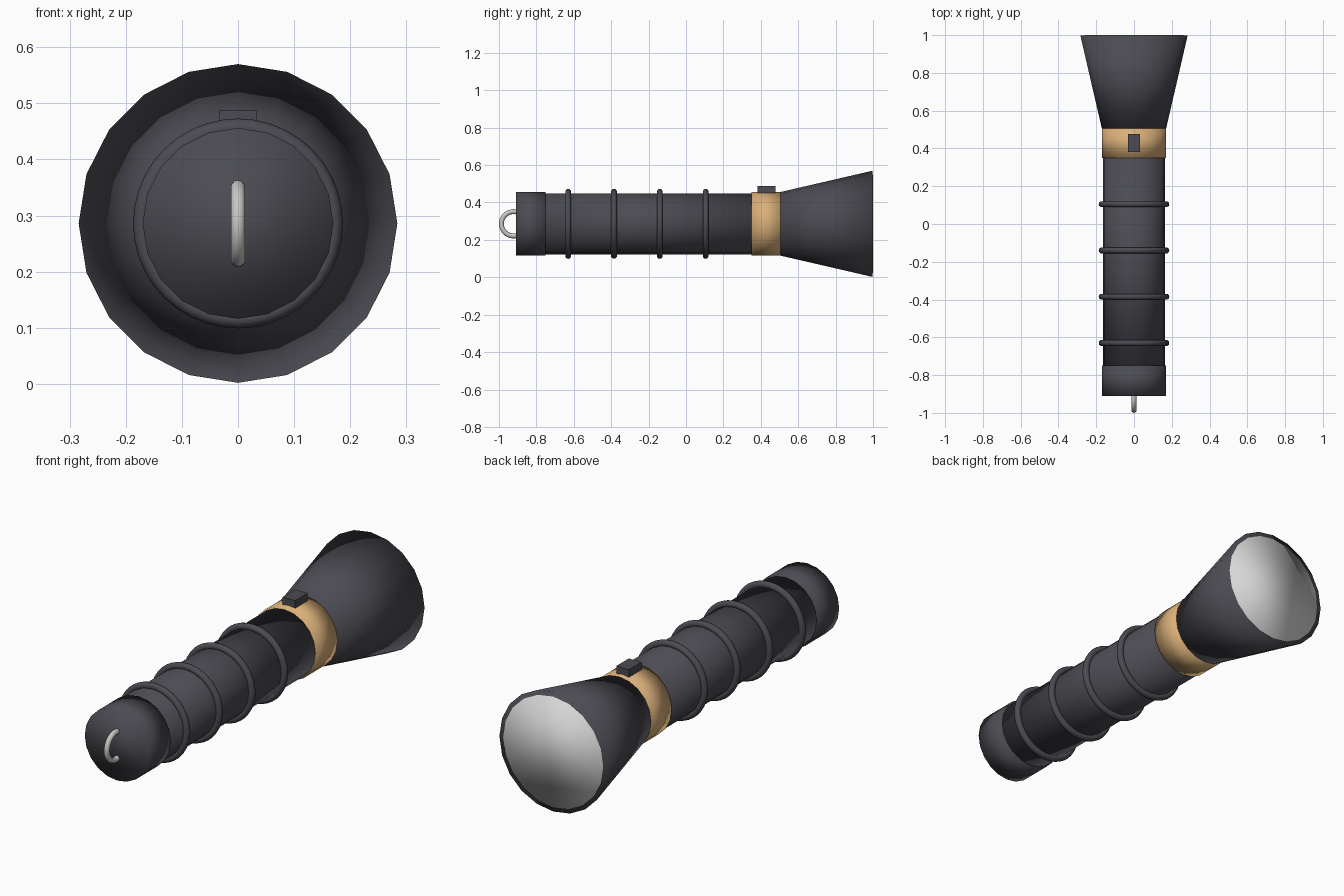
import bpy
from math import pi
from mathutils import Matrix

cube = bpy.data.objects.get("Cube")
if cube:
    bpy.data.objects.remove(cube, do_unlink=True)

SIDES = 20
AXIS_Z = 0.286


def material(name, colour):
    m = bpy.data.materials.new(name)
    m.use_nodes = True
    m.diffuse_color = (*colour, 1)
    m.node_tree.nodes["Principled BSDF"].inputs["Base Color"].default_value = (*colour, 1)
    return m


charcoal = material("charcoal", (0.07, 0.07, 0.085))
tan = material("tan", (0.70, 0.43, 0.19))
lens_white = material("lens white", (0.68, 0.68, 0.68))
steel = material("steel", (0.58, 0.57, 0.55))


def finish(name, mat, smooth=True):
    ob = bpy.context.object
    ob.name = ob.data.name = name
    ob.data.materials.append(mat)
    if smooth:
        bpy.ops.object.shade_smooth()
    return ob


def barrel(name, y0, y1, r0, r1, mat):
    """Capped round section along y, softly shaded over its rims."""
    bpy.ops.mesh.primitive_cone_add(vertices=SIDES, radius1=r0, radius2=r1, depth=y1 - y0)
    ob = finish(name, mat)
    ob.data.transform(Matrix.Rotation(-pi / 2, 4, "X"))
    ob.location = (0, (y0 + y1) / 2, AXIS_Z)


def hoop(name, y, major, minor, mat, axis):
    bpy.ops.mesh.primitive_torus_add(major_radius=major, minor_radius=minor,
                                     major_segments=40, minor_segments=10)
    ob = finish(name, mat)
    ob.data.transform(Matrix.Rotation(pi / 2, 4, axis))
    ob.location = (0, y, AXIS_Z)


# Main tube, tail, collar and flared head
barrel("handle_tube", -0.76, 0.36, 0.163, 0.163, charcoal)
barrel("tail_cap", -0.91, -0.75, 0.17, 0.17, charcoal)
barrel("collar", 0.35, 0.51, 0.17, 0.17, tan)
barrel("flared_head", 0.505, 0.998, 0.17, 0.284, charcoal)
barrel("lens", 0.96, 1.0, 0.263, 0.263, lens_white)

# Grip rings
for i in range(4):
    hoop(f"grip_ring_{i + 1}", -0.63 + i * 0.245, 0.171, 0.016, charcoal, "X")

# Hanging loop on the tail
hoop("hanging_loop", -0.922, 0.065, 0.013, steel, "Y")

# Switch on top of the collar
bpy.ops.mesh.primitive_cube_add(size=1, location=(0, 0.43, 0.462))
switch = finish("switch", charcoal, smooth=False)
switch.scale = (0.066, 0.095, 0.05)
